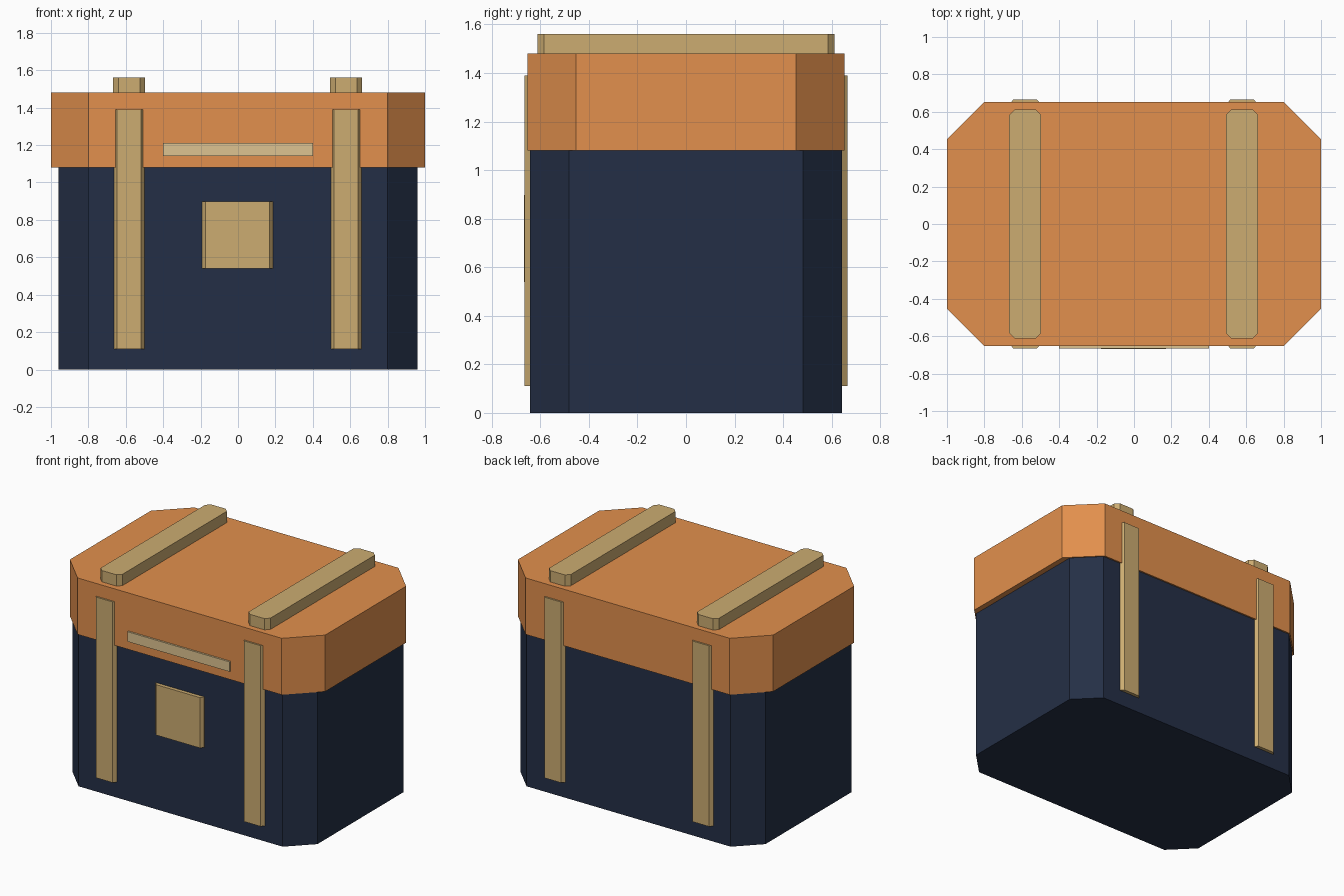
import bpy, bmesh

if "Cube" in bpy.data.objects:
    bpy.data.objects.remove(bpy.data.objects["Cube"])


def material(name, rgb):
    m = bpy.data.materials.new(name)
    # sRGB 0-255 to linear
    lin = [((c / 255 + 0.055) / 1.055) ** 2.4 for c in rgb]
    m.diffuse_color = (*lin, 1)
    m.use_nodes = True
    m.node_tree.nodes["Principled BSDF"].inputs["Base Color"].default_value = m.diffuse_color
    return m


NAVY = material("navy", (36, 47, 70))
ORANGE = material("orange", (226, 144, 77))
TAN = material("tan", (204, 172, 113))
PALE = material("pale_tan", (222, 196, 145))


def chamfered_prism(name, x0, x1, y0, y1, z0, z1, cx, cy, mat):
    """Upright prism with a rectangular outline whose four corners are cut."""
    outline = [(x0 + cx, y0), (x1 - cx, y0), (x1, y0 + cy), (x1, y1 - cy),
               (x1 - cx, y1), (x0 + cx, y1), (x0, y1 - cy), (x0, y0 + cy)]
    bm = bmesh.new()
    base = bm.faces.new([bm.verts.new((x, y, z0)) for x, y in outline])
    ext = bmesh.ops.extrude_face_region(bm, geom=[base], use_keep_orig=True)
    for g in ext["geom"]:
        if isinstance(g, bmesh.types.BMVert):
            g.co.z = z1
    bmesh.ops.recalc_face_normals(bm, faces=bm.faces[:])
    mesh = bpy.data.meshes.new(name)
    bm.to_mesh(mesh)
    bm.free()
    mesh.materials.append(mat)
    ob = bpy.data.objects.new(name, mesh)
    bpy.context.collection.objects.link(ob)
    return ob


# Chest body and overhanging lid
chamfered_prism("chest_body", -0.96, 0.96, -0.642, 0.642, 0, 1.08, 0.16, 0.16, NAVY)
chamfered_prism("chest_lid", -1, 1, -0.653, 0.653, 1.08, 1.48, 0.2, 0.2, ORANGE)

# Straps: upright ones on front and back, a bar across the lid top
for side, cx in (("left", -0.582), ("right", 0.578)):
    chamfered_prism(f"top_strap_{side}", cx - 0.085, cx + 0.085, -0.612, 0.612,
                    1.48, 1.56, 0.028, 0.028, TAN)
    for face, y0, y1 in (("front", -0.665, -0.59), ("back", 0.59, 0.665)):
        chamfered_prism(f"{face}_strap_{side}", cx - 0.082, cx + 0.082, y0, y1,
                        0.11, 1.39, 0.018, 0.023, TAN)

# Lock plate on the body and thin handle strip on the lid
chamfered_prism("lock_plate", -0.193, 0.187, -0.668, -0.59, 0.54, 0.897, 0.018, 0.023, TAN)
bpy.ops.mesh.primitive_cube_add(size=1, location=(0, -0.643, 1.176))
handle = bpy.context.object
handle.name = "lid_handle"
handle.scale = (0.8, 0.046, 0.07)
handle.data.materials.append(PALE)
